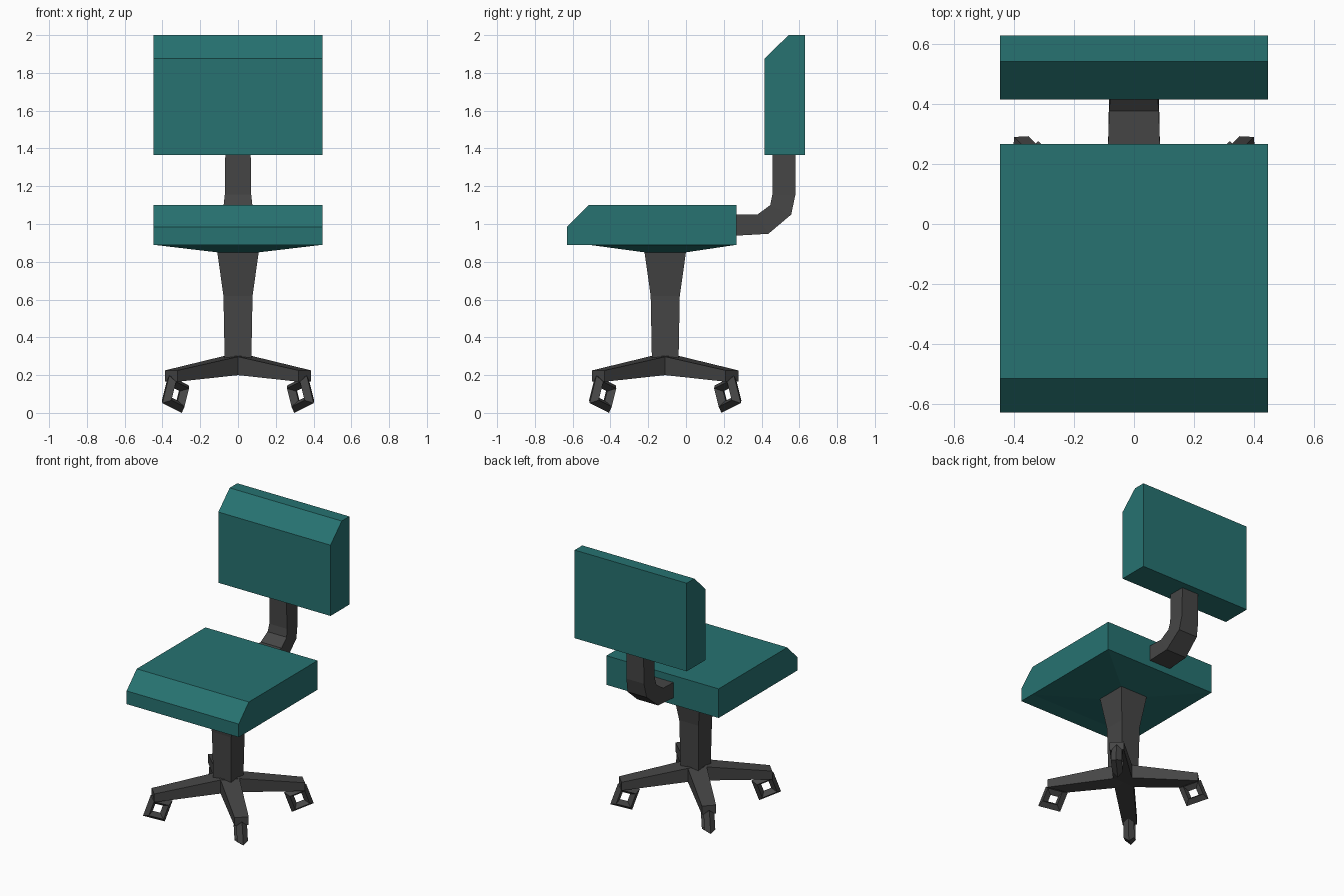
import bpy, math
from mathutils import Matrix, Vector

if "Cube" in bpy.data.objects:
    bpy.data.objects.remove(bpy.data.objects["Cube"])


def material(name, rgb):
    m = bpy.data.materials.new(name)
    m.diffuse_color = (*rgb, 1)
    m.use_nodes = True
    m.node_tree.nodes["Principled BSDF"].inputs["Base Color"].default_value = m.diffuse_color
    return m


TEAL = material("teal fabric", (0.02, 0.17, 0.165))
GREY = material("dark grey plastic", (0.06, 0.06, 0.06))
BASE_Y = -0.11


def mesh_object(name, verts, faces, mat):
    me = bpy.data.meshes.new(name)
    me.from_pydata(verts, [], faces)
    me.materials.append(mat)
    ob = bpy.data.objects.new(name, me)
    bpy.context.collection.objects.link(ob)
    # consistent outward normals
    import bmesh
    bm = bmesh.new()
    bm.from_mesh(me)
    bmesh.ops.recalc_face_normals(bm, faces=bm.faces)
    bm.to_mesh(me)
    bm.free()
    return ob


def loft(name, rings, mat):
    """Join rings of equal length into a closed solid."""
    n = len(rings[0])
    verts = [v for r in rings for v in r]
    faces = [tuple(range(n)), tuple(range(len(verts) - n, len(verts)))]
    for i in range(len(rings) - 1):
        for j in range(n):
            k = (j + 1) % n
            faces.append((i*n + j, i*n + k, (i+1)*n + k, (i+1)*n + j))
    return mesh_object(name, verts, faces, mat)


def cushion(name, profile):
    return loft(name, [[(x, y, z) for y, z in profile] for x in (-0.447, 0.447)], TEAL)


def rect(hx, y0, y1, z):
    return [(-hx, y0, z), (hx, y0, z), (hx, y1, z), (-hx, y1, z)]


# cushions with a chamfered front edge
cushion("seat", [(-0.63, 0.89), (-0.63, 0.985), (-0.515, 1.10), (0.267, 1.10), (0.267, 0.89)])
cushion("backrest", [(0.415, 1.365), (0.415, 1.875), (0.543, 2.0), (0.63, 2.0), (0.63, 1.365)])

# shallow tapered underside of the seat
loft("seat_underside", [rect(0.447, -0.515, 0.267, 0.89), rect(0.11, -0.22, 0.0, 0.85)], TEAL)

# central column
loft("column", [rect(h, BASE_Y - h, BASE_Y + h, z)
                for h, z in ((0.07, 0.25), (0.077, 0.62), (0.11, 0.852))], GREY)

# bent bar from seat to backrest: half width, inner point, outer point
bar = [(0.087, (0.24, 1.05), (0.24, 0.937)),
       (0.083, (0.378, 1.05), (0.436, 0.948)),
       (0.076, (0.446, 1.10), (0.557, 1.05)),
       (0.070, (0.457, 1.155), (0.579, 1.155)),
       (0.067, (0.457, 1.39), (0.579, 1.39))]
loft("backrest_bar", [[(-w, *a), (w, *a), (w, *b), (-w, *b)] for w, a, b in bar], GREY)

# four diagonal legs, each with a square ring caster
for i in range(4):
    turn = Matrix.Translation((0, BASE_Y, 0)) @ Matrix.Rotation(math.radians(45 + 90*i), 4, 'Z')
    rings = [[(r, -w, lo), (r, w, lo), (r, w, hi), (r, -w, hi)]
             for r, w, lo, hi in ((0, 0.065, 0.205, 0.308), (0.5, 0.047, 0.165, 0.225))]
    leg = loft(f"base_leg_{i+1}", rings, GREY)
    leg.data.transform(turn)

    bpy.ops.mesh.primitive_torus_add(major_segments=4, minor_segments=4,
                                     major_radius=0.073, minor_radius=0.036)
    caster = bpy.context.object
    caster.name = f"caster_{i+1}"
    caster.data.materials.append(GREY)
    tilt = Matrix.Rotation(math.radians(25.5), 4, 'Y')
    upright = Matrix.Rotation(math.radians(90), 4, 'X')
    caster.data.transform(turn @ Matrix.Translation((0.468, 0, 0.0985)) @ tilt @ upright)
    for p in caster.data.polygons:
        p.use_smooth = False
